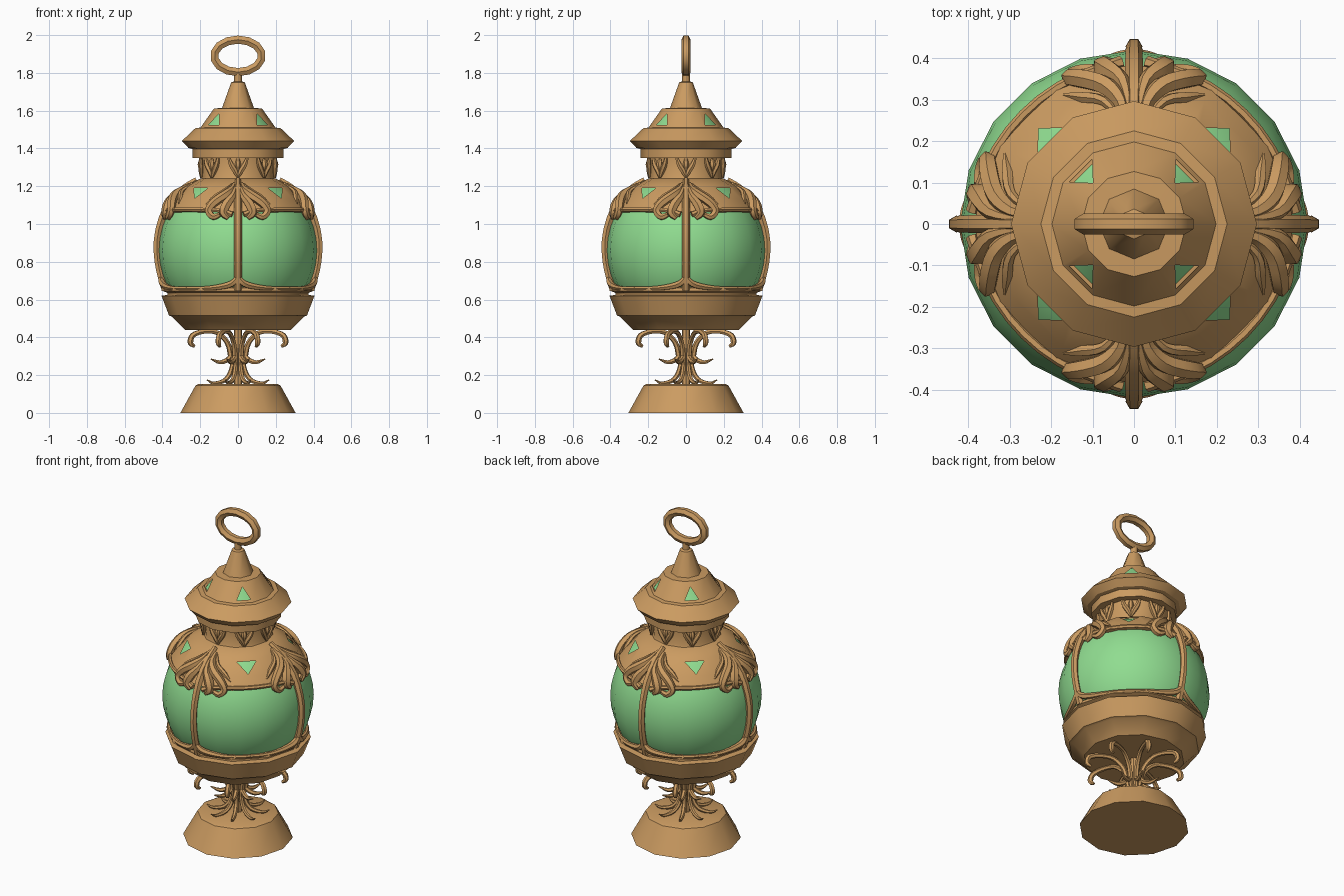
import bpy, bmesh, math
from mathutils import Vector

if "Cube" in bpy.data.objects:
    bpy.data.objects.remove(bpy.data.objects["Cube"])


def material(name, rgb):
    m = bpy.data.materials.new(name)
    m.diffuse_color = (*rgb, 1)
    m.use_nodes = True
    m.node_tree.nodes["Principled BSDF"].inputs["Base Color"].default_value = m.diffuse_color
    return m


BRONZE = material("bronze", (0.60, 0.33, 0.12))
GREEN = material("green glass", (0.28, 0.72, 0.28))


def polar(a, r, z):
    return Vector((r * math.cos(a), r * math.sin(a), z))


def finish(ob, mat, angle):
    ob.data.materials.clear()
    ob.data.materials.append(mat)
    bpy.ops.object.select_all(action='DESELECT')
    ob.select_set(True)
    bpy.context.view_layer.objects.active = ob
    bpy.ops.object.shade_smooth_by_angle(angle=math.radians(angle))


def lathe(name, profile, n, mat, hole_row=None, hole=None, angle=32):
    """Revolve (r, z) points; diagonal faces of hole_row get a triangular hole."""
    bm = bmesh.new()
    rows = [[bm.verts.new(polar(2 * math.pi * i / n, r, z)) for i in range(n)] for r, z in profile]
    for k in range(len(rows) - 1):
        for i in range(n):
            a, b = rows[k][i], rows[k][(i + 1) % n]
            d, c = rows[k + 1][i], rows[k + 1][(i + 1) % n]
            if k == hole_row and i % 3 == 1:
                def at(u, v):
                    lo, hi = a.co.lerp(b.co, u), d.co.lerp(c.co, u)
                    return bm.verts.new(lo.lerp(hi, v))
                if hole == 'up':
                    p, q, t = at(.1, .15), at(.9, .15), at(.5, .75)
                    fs = [(a, b, q, p), (b, c, t, q), (c, d, t), (d, a, p, t)]
                else:
                    p, q, t = at(.14, .9), at(.86, .9), at(.5, .08)
                    fs = [(a, b, t), (b, c, q, t), (c, d, p, q), (d, a, t, p)]
                for f in fs:
                    bm.faces.new(f)
            else:
                bm.faces.new((a, b, c, d))
    bmesh.ops.remove_doubles(bm, verts=bm.verts, dist=1e-5)
    bmesh.ops.recalc_face_normals(bm, faces=bm.faces)
    me = bpy.data.meshes.new(name)
    bm.to_mesh(me)
    bm.free()
    ob = bpy.data.objects.new(name, me)
    bpy.context.collection.objects.link(ob)
    finish(ob, mat, angle)
    return ob


def smooth_path(pts, steps):
    """Catmull-Rom through (t, r, z, radius) points."""
    P = [Vector(p) for p in pts]
    P = [2 * P[0] - P[1]] + P + [2 * P[-1] - P[-2]]
    out = []
    for i in range(1, len(P) - 2):
        a, b, c, d = P[i - 1:i + 3]
        for s in range(steps):
            u = s / steps
            out.append(.5 * (2 * b + (c - a) * u + (2 * a - 5 * b + 4 * c - d) * u * u
                             + (3 * b - a - 3 * c + d) * u ** 3))
    return out + [P[-2]]


def tubes(name, paths, res=1, cyclic=False, angle=50):
    """Tapered tubes; each path is a list of (Vector, radius)."""
    cu = bpy.data.curves.new(name, 'CURVE')
    cu.dimensions = '3D'
    cu.bevel_depth = 1
    cu.bevel_resolution = res
    cu.use_fill_caps = True
    for path in paths:
        sp = cu.splines.new('POLY')
        sp.points.add(len(path) - 1)
        sp.use_cyclic_u = cyclic
        for q, (co, rad) in zip(sp.points, path):
            q.co = (*co, 1)
            q.radius = rad
    ob = bpy.data.objects.new(name, cu)
    bpy.context.collection.objects.link(ob)
    bpy.ops.object.select_all(action='DESELECT')
    ob.select_set(True)
    bpy.context.view_layer.objects.active = ob
    bpy.ops.object.convert(target='MESH')
    ob = bpy.context.view_layer.objects.active
    finish(ob, BRONZE, angle)
    return ob


def around(pts, n, offset=0, mirror=False, steps=3):
    """Repeat an arc-coordinate path n times about z, optionally mirrored."""
    out = []
    for k in range(n):
        a = 2 * math.pi * k / n + offset
        for s in ((1, -1) if mirror else (1,)):
            out.append([(polar(a + s * p[0] / .38, p[1], p[2]), max(p[3], .002))
                        for p in smooth_path(pts, steps)])
    return out


# Foot and bowl
lathe("foot", [(0, 0), (.305, 0), (.225, .145), (.21, .152), (0, .152)], 12, BRONZE)
lathe("bowl", [(0, .44), (.28, .44), (.35, .51), (.365, .515), (.405, .62), (.372, .625),
               (.372, .635), (.398, .645), (.395, .662), (.36, .668)], 12, BRONZE)

# Stem: rod with three tiers of scrolls
lathe("stem_rod", [(.022, .15), (.022, .45)], 8, BRONZE)
off = math.pi / 8
tubes("stem_upper_scrolls", around([(0, .025, .22, .008), (0, .04, .29, .014), (0, .06, .37, .014),
      (0, .12, .425, .013), (0, .20, .43, .013), (0, .26, .41, .015), (0, .272, .37, .015),
      (0, .25, .352, .008)], 8, off))
tubes("stem_middle_scrolls", around([(0, .03, .34, .008), (0, .05, .29, .013), (0, .10, .268, .012),
      (0, .155, .285, .003)], 8, off))
tubes("stem_lower_scrolls", around([(0, .03, .27, .010), (0, .045, .21, .013), (0, .08, .17, .012),
      (0, .14, .158, .009), (0, .178, .175, .003)], 8, off))

# Glass globe
bpy.ops.mesh.primitive_uv_sphere_add(segments=20, ring_count=20, radius=.42, location=(0, 0, .86))
globe = bpy.context.object
globe.name = "glass_globe"
finish(globe, GREEN, 60)

# Cage: ribs, shoulder cap with windows, rim and lower corner leaves
tubes("ribs", around([(0, .385, .65, .022), (0, .415, .75, .02), (0, .43, .86, .02), (0, .42, .97, .02),
      (0, .375, 1.09, .022), (0, .30, 1.18, .02), (0, .22, 1.235, .015)], 4, steps=2))
lathe("shoulder_cap", [(.365, 1.06), (.388, 1.065), (.342, 1.13), (.28, 1.198), (.2, 1.24), (.18, 1.24)],
      12, BRONZE, hole_row=2, hole='down')
tubes("shoulder_rim", around([(0.03, .392, 1.05, .016), (.1, .383, 1.072, .012), (.3, .376, 1.076, .012),
      (.497, .383, 1.072, .012), (.567, .392, 1.05, .016)], 4, steps=4))
tubes("bowl_corner_leaves", around([(0, .412, .72, .012), (.03, .402, .685, .018), (.09, .39, .668, .016),
      (.18, .385, .66, .012), (.298, .38, .66, .010)], 4, mirror=True))

# Shoulder scroll leaves, a mirrored pair on each rib
tubes("shoulder_scrolls", around([(.03, .24, 1.215, .010), (.04, .295, 1.185, .018),
      (.075, .34, 1.155, .024), (.13, .372, 1.115, .024), (.158, .388, 1.07, .02),
      (.13, .39, 1.038, .018), (.095, .388, 1.05, .012)], 4, mirror=True))
tubes("shoulder_inner_leaves", around([(.015, .28, 1.2, .008), (.03, .345, 1.15, .018),
      (.062, .376, 1.105, .026), (.075, .39, 1.06, .024), (.05, .392, 1.03, .012)], 4, mirror=True))
tubes("shoulder_outer_leaves", around([(.05, .25, 1.21, .006), (.09, .305, 1.175, .012),
      (.145, .33, 1.14, .014), (.19, .355, 1.105, .004)], 4, mirror=True))

# Neck with leaf relief
lathe("neck", [(.2, 1.23), (.19, 1.25), (.2, 1.36)], 12, BRONZE)
tubes("neck_leaves", around([(0, .195, 1.245, .006), (.03, .195, 1.28, .014), (.07, .2, 1.315, .014),
      (.092, .203, 1.35, .008)], 8, mirror=True, steps=2))
tubes("neck_buds", around([(0, .195, 1.345, .008), (0, .2, 1.315, .016), (0, .195, 1.28, .005)], 8, steps=2))

# Lid: brim, pierced crown with glowing core, finial
lathe("lid_brim", [(0, 1.35), (.24, 1.35), (.24, 1.397), (.262, 1.402), (.297, 1.44), (.225, 1.508),
                   (.18, 1.512)], 12, BRONZE)
lathe("lid_crown", [(.2, 1.508), (.127, 1.612), (.06, 1.615)], 12, BRONZE, hole_row=0, hole='up')
lathe("lid_glass", [(.183, 1.508), (.11, 1.603), (0, 1.606)], 12, GREEN)
lathe("finial", [(.086, 1.61), (.036, 1.75), (.02, 1.755), (.02, 1.80)], 8, BRONZE, angle=50)

# Hanging ring
ring = [(Vector((.126 * math.sin(math.pi * i / 7), 0, 1.89 + .086 * math.cos(math.pi * i / 7))), .025)
        for i in range(14)]
tubes("hanging_ring", [ring], cyclic=True)
